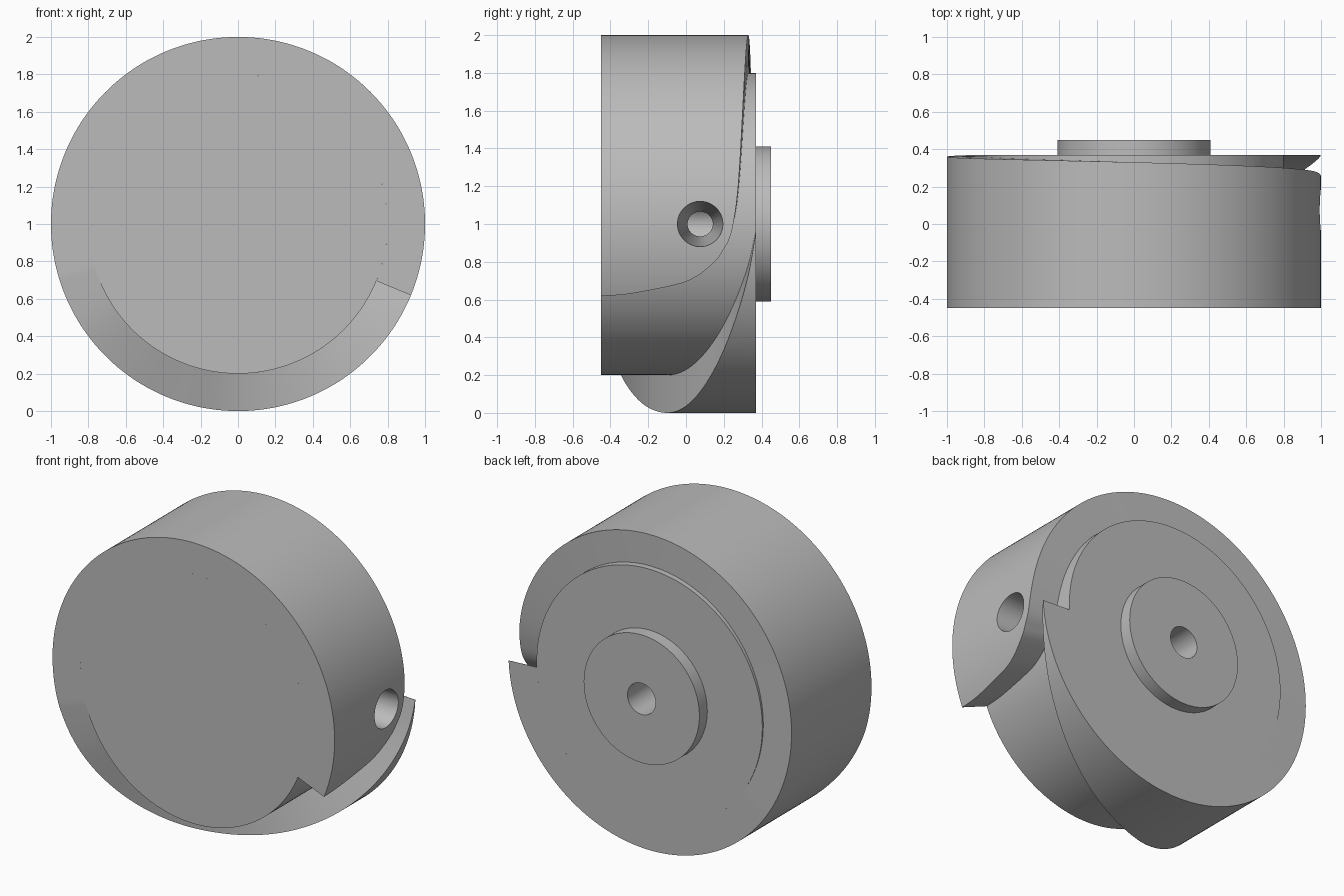
import bpy, bmesh, math
from mathutils import Matrix, Vector

cube = bpy.data.objects.get("Cube")
if cube:
    bpy.data.objects.remove(cube, do_unlink=True)

FRONT, BACK = -0.45, 0.37
START, END = -22.4, 357.0

grey = bpy.data.materials.new("plain grey")
grey.use_nodes = True
grey.diffuse_color = (0.5, 0.5, 0.5, 1)
grey.node_tree.nodes["Principled BSDF"].inputs["Base Color"].default_value = (0.5, 0.5, 0.5, 1)


def make_object(name, bm):
    bmesh.ops.recalc_face_normals(bm, faces=bm.faces)
    mesh = bpy.data.meshes.new(name)
    bm.to_mesh(mesh)
    bm.free()
    mesh.materials.append(grey)
    obj = bpy.data.objects.new(name, mesh)
    bpy.context.collection.objects.link(obj)
    return obj


def cone(name, axis, base, tip, r1, r2, segments=64):
    """Cone or cylinder between two points along the Y or X axis."""
    base, tip = Vector(base), Vector(tip)
    turn = Matrix.Rotation(math.radians(90), 4, 'Y') if axis == 'X' else Matrix.Rotation(math.radians(-90), 4, 'X')
    bm = bmesh.new()
    bmesh.ops.create_cone(bm, cap_ends=True, segments=segments, radius1=r1, radius2=r2,
                          depth=(tip - base).length,
                          matrix=Matrix.Translation((base + tip) / 2) @ turn)
    return make_object(name, bm)


def spline(points, steps=24):
    """Smooth curve of (angle, y) through the given points."""
    pts = [Vector(p) for p in points]
    pts = [pts[0]] + pts + [pts[-1]]
    out = []
    for a, b, c, d in zip(pts, pts[1:], pts[2:], pts[3:]):
        for i in range(steps):
            t = i / steps
            out.append(0.5 * (2 * b + (c - a) * t + (2 * a - 5 * b + 4 * c - d) * t ** 2
                              + (3 * b - a - 3 * c + d) * t ** 3))
    return out + [pts[-1]]


def lookup(curve, angle):
    for p, q in zip(curve, curve[1:]):
        if p.x <= angle <= q.x and q.x > p.x:
            return p.y + (q.y - p.y) * (angle - p.x) / (q.x - p.x)
    return curve[0].y if angle < curve[0].x else curve[-1].y


# Spiral rim: sweeps a little over one turn, tapering to an edge at both ends
front_curve = spline([(197, FRONT), (215, -0.42), (233, -0.345), (252, -0.23), (270, -0.1),
                      (295, 0.06), (320, 0.21), (342, 0.32), (END, BACK - 0.002)])
back_curve = spline([(START, FRONT + 0.002), (-21.7, -0.3), (-18.7, -0.05), (-16.3, 0.05),
                     (-12.7, 0.13), (-8.6, 0.19), (0, 0.25), (24, 0.29), (90, 0.33),
                     (180, 0.36), (215, BACK)])
bm = bmesh.new()
rings = []
COUNT = 360
for i in range(COUNT + 1):
    deg = START + (END - START) * (i / COUNT) ** 1.6
    a = math.radians(deg)
    f, b = lookup(front_curve, deg), lookup(back_curve, deg)
    rings.append([bm.verts.new((r * math.cos(a), y, 1 + r * math.sin(a)))
                  for r, y in ((0.8, f), (1, f), (1, b), (0.8, b))])
for p, q in zip(rings, rings[1:]):
    for k in range(4):
        n = (k + 1) % 4
        bm.faces.new((p[k], p[n], q[n], q[k]))
bm.faces.new(rings[0])
bm.faces.new(rings[-1])
rim = make_object("spiral_rim", bm)

# Core disc and rear boss
core = cone("core_disc", 'Y', (0, FRONT, 1), (0, BACK, 1), 0.8, 0.8, 240)
boss = cone("rear_boss", 'Y', (0, BACK, 1), (0, 0.45, 1), 0.41, 0.41, 128)

# Shaft bore from the back and tapered side hole
bore = cone("shaft_bore_cutter", 'Y', (0, -0.05, 1), (0, 0.6, 1), 0.1, 0.1)
side = cone("side_hole_cutter", 'X', (0.03, 0.075, 1), (1.03, 0.075, 1), 0.063, 0.122)


def cut(obj, cutter):
    bpy.context.view_layer.objects.active = obj
    mod = obj.modifiers.new("cut", 'BOOLEAN')
    mod.operation = 'DIFFERENCE'
    mod.solver = 'EXACT'
    mod.object = cutter
    bpy.ops.object.modifier_apply(modifier=mod.name)


for obj, cutter in ((core, bore), (boss, bore), (core, side), (rim, side)):
    cut(obj, cutter)
for cutter in (bore, side):
    bpy.data.objects.remove(cutter, do_unlink=True)

# Smooth round walls, crisp edges
bpy.ops.object.select_all(action='DESELECT')
for obj in (rim, core, boss):
    obj.select_set(True)
bpy.context.view_layer.objects.active = rim
bpy.ops.object.shade_smooth_by_angle(angle=math.radians(30))
